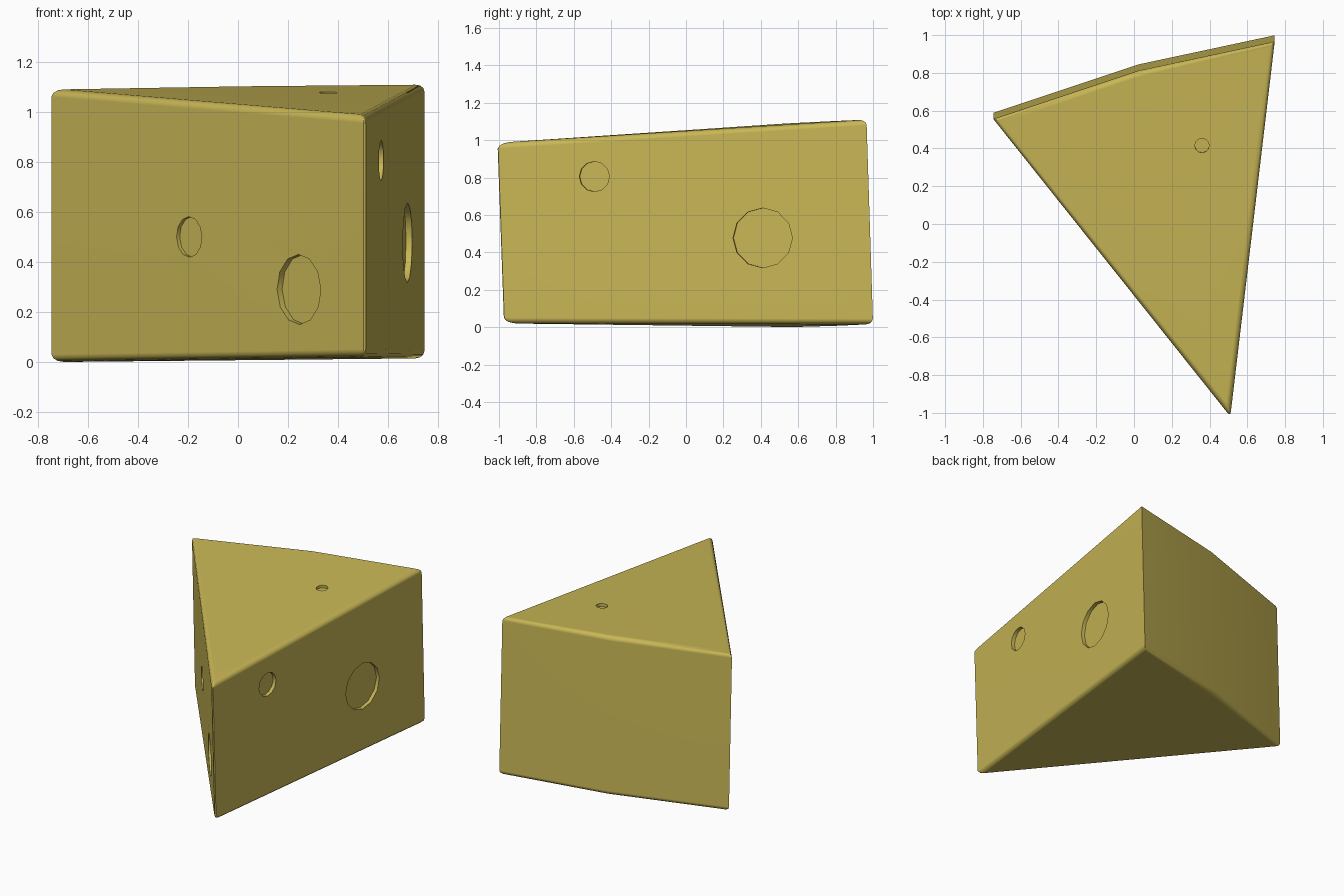
import bpy, bmesh
from mathutils import Vector

if "Cube" in bpy.data.objects:
    bpy.data.objects.remove(bpy.data.objects["Cube"])

SHEAR = 0.035          # how far the top leans towards the front
TIP, LEFT, MID, RIGHT = (0.51, -0.985), (-0.745, 0.59), (0.02, 0.845), (0.745, 1.0)

mat = bpy.data.materials.new("cheese_yellow")
mat.diffuse_color = (0.58, 0.47, 0.092, 1)
mat.use_nodes = True
mat.node_tree.nodes["Principled BSDF"].inputs["Base Color"].default_value = mat.diffuse_color


def top_z(x, y):
    return 1.052 - 0.0043 * x + 0.0635 * y


def bottom_z(x, y):
    return 0.0105 + 0.0111 * x - 0.0038 * y


# wedge body: leaning prism with a bowed back
bm = bmesh.new()
outline = [TIP, RIGHT, MID, LEFT]
low = [bm.verts.new((x, y, bottom_z(x, y))) for x, y in outline]
high = [bm.verts.new((x, y - SHEAR, top_z(x, y - SHEAR))) for x, y in outline]
bm.faces.new(low[::-1])
bm.faces.new(high)
for i in range(4):
    j = (i + 1) % 4
    bm.faces.new((low[i], low[j], high[j], high[i]))
bmesh.ops.recalc_face_normals(bm, faces=bm.faces)

# round the rims and the front tip, leave the back corners crisp
lows, highs = set(low), set(high)
rims = [e for e in bm.edges if set(e.verts) <= lows or set(e.verts) <= highs
        or set(e.verts) == {low[0], high[0]}]
bmesh.ops.bevel(bm, geom=rims, offset=0.031, offset_type='OFFSET', segments=3,
                profile=0.5, affect='EDGES', clamp_overlap=True)
mesh = bpy.data.meshes.new("cheese_wedge")
bm.to_mesh(mesh)
bm.free()
wedge = bpy.data.objects.new("cheese_wedge", mesh)
bpy.context.collection.objects.link(wedge)
mesh.materials.append(mat)

# shallow round holes
cutters = []


def hole(point, normal, radius, depth, sides=12):
    bpy.ops.mesh.primitive_cylinder_add(
        vertices=sides, radius=radius, depth=2 * depth, location=point,
        rotation=Vector(normal).to_track_quat('Z', 'Y').to_euler())
    cutter = bpy.context.object
    cutter.name = "hole_cutter"
    cutter.hide_render = True
    cutter.data.materials.append(mat)
    mod = wedge.modifiers.new("hole", 'BOOLEAN')
    mod.operation = 'DIFFERENCE'
    mod.solver = 'EXACT'
    mod.object = cutter
    cutters.append(cutter)


# left cut face
m = (TIP[1] - LEFT[1]) / (TIP[0] - LEFT[0])
for x, z, r, d in ((-0.195, 0.50, 0.081, 0.016), (0.243, 0.29, 0.14, 0.026)):
    hole((x, LEFT[1] + m * (x - LEFT[0]) - SHEAR * z, z), (m, -1, -SHEAR), r, d)

# right cut face
m = (RIGHT[1] - TIP[1]) / (RIGHT[0] - TIP[0])
for y, z, r, d in ((-0.49, 0.805, 0.081, 0.025), (0.41, 0.477, 0.16, 0.025)):
    hole((TIP[0] + (y + SHEAR * z - TIP[1]) / m, y, z), (m, -1, -SHEAR), r, d)

# top face
hole((0.36, 0.415, top_z(0.36, 0.415)), (0.0043, -0.0635, 1), 0.038, 0.02)

# bake the cuts, drop the cutters
graph = bpy.context.evaluated_depsgraph_get()
baked = bpy.data.meshes.new_from_object(wedge.evaluated_get(graph))
wedge.modifiers.clear()
wedge.data = baked
for c in cutters:
    bpy.data.objects.remove(c)

# smooth rims with flat main faces
bpy.ops.object.select_all(action='DESELECT')
wedge.select_set(True)
bpy.context.view_layer.objects.active = wedge
bpy.ops.object.shade_smooth_by_angle(angle=0.65)
weighted = wedge.modifiers.new("flat_faces", 'WEIGHTED_NORMAL')
weighted.keep_sharp = True
